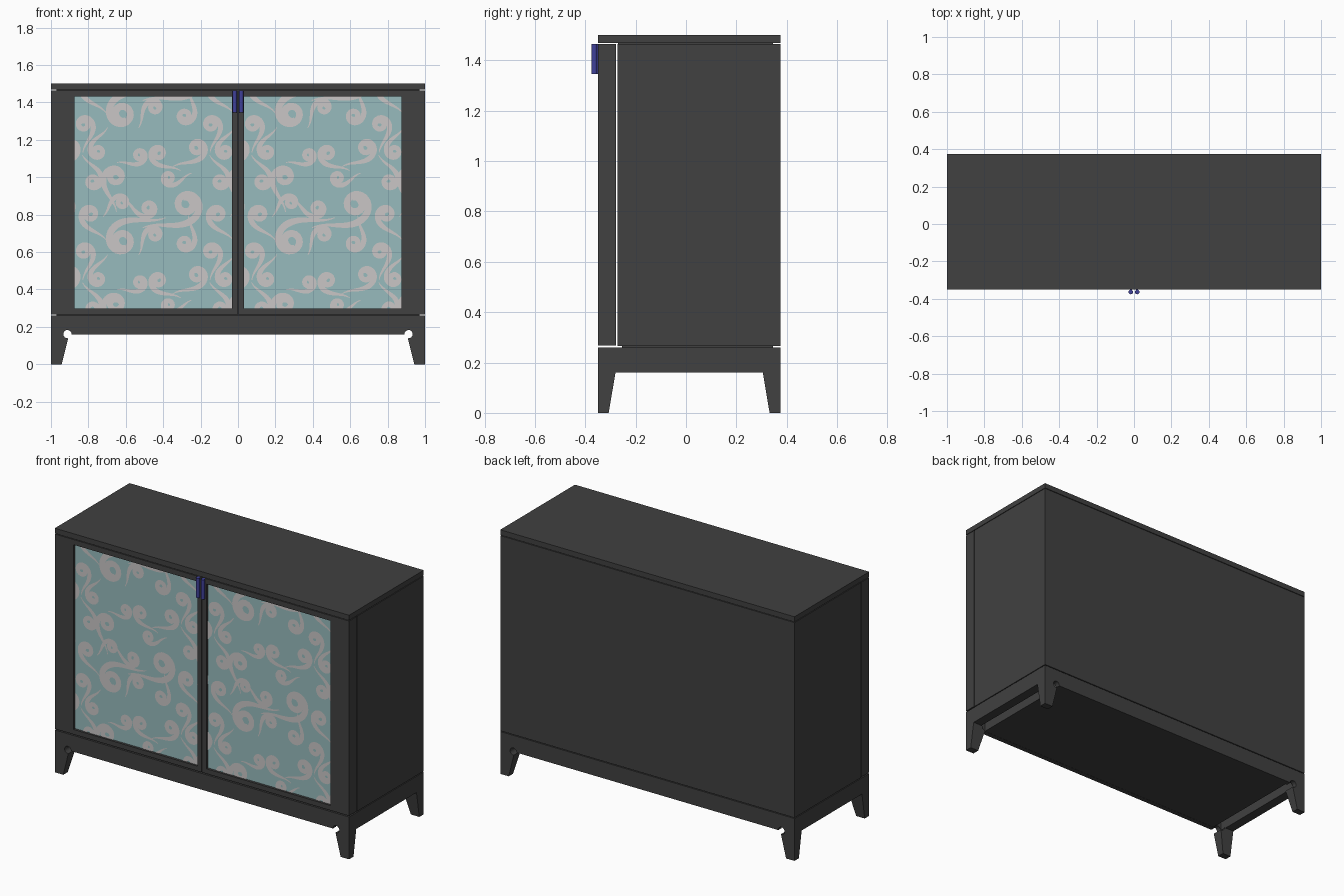
import bpy, bmesh, math
from mathutils import Matrix, Vector

if "Cube" in bpy.data.objects:
    bpy.data.objects.remove(bpy.data.objects["Cube"], do_unlink=True)


def material(name, rgb):
    m = bpy.data.materials.new(name)
    m.use_nodes = True
    m.diffuse_color = (*rgb, 1)
    m.node_tree.nodes["Principled BSDF"].inputs["Base Color"].default_value = (*rgb, 1)
    return m


CHARCOAL = material("charcoal", (0.052, 0.052, 0.052))
TEAL = material("pale teal", (0.31, 0.50, 0.51))
CREAM = material("pale grey", (0.59, 0.565, 0.565))
BLUE = material("handle blue", (0.05, 0.052, 0.32))


def finish(name, bm, mat):
    bmesh.ops.recalc_face_normals(bm, faces=bm.faces)
    mesh = bpy.data.meshes.new(name)
    bm.to_mesh(mesh)
    bm.free()
    mesh.materials.append(mat)
    ob = bpy.data.objects.new(name, mesh)
    bpy.context.collection.objects.link(ob)
    return ob


def add_box(bm, x, y, z):
    verts = bmesh.ops.create_cube(bm, size=1)["verts"]
    for v in verts:
        v.co = [a + (b - a) * (c + 0.5) for (a, b), c in zip((x, y, z), v.co)]
    return verts


def boxes(name, mat, *dims):
    bm = bmesh.new()
    for d in dims:
        add_box(bm, *d)
    return finish(name, bm, mat)


def mirrored(side, a, b):
    return tuple(sorted((side * a, side * b)))


FRONT, BACK = -0.35, 0.375
BASE_TOP, APRON = 0.26, 0.16
SIDES = ((-1, "right"), (1, "left"))

# Carcass, top slab and recessed joints
boxes("top_slab", CHARCOAL, ((-1, 1), (FRONT, BACK), (1.468, 1.5)))
boxes("carcass", CHARCOAL, ((-1, 1), (-0.272, BACK), (0.265, 1.464)))
boxes("joint_strips", CHARCOAL,
      ((-0.97, 0.97), (-0.255, 0.345), (0.255, 0.27)),
      ((-0.97, 0.97), (-0.27, 0.345), (1.46, 1.47)))

# Base: deck, floor, aprons
boxes("base_deck", CHARCOAL, ((-0.99, 0.99), (-0.34, 0.365), (0.24, BASE_TOP - 0.001)))
boxes("base_floor", CHARCOAL, ((-0.88, 0.88), (-0.33, 0.355), (APRON + 0.001, 0.245)))
notched = [
    boxes("front_apron", CHARCOAL, ((-1, 1), (FRONT, FRONT + 0.03), (APRON, BASE_TOP))),
    boxes("back_apron", CHARCOAL, ((-1, 1), (BACK - 0.03, BACK), (APRON, BASE_TOP))),
]
for sx, label in SIDES:
    boxes(label + "_apron", CHARCOAL,
          (mirrored(sx, 0.94, 1), (FRONT + 0.03, BACK - 0.03), (APRON, BASE_TOP)))

# Tapered legs
for sx, label in SIDES:
    for outer, sy, end in ((FRONT, 1, "front"), (BACK, -1, "back")):
        bm = bmesh.new()
        for v in add_box(bm, (0, 1), (0, 1), (0, 1)):
            w, d = (0.097, 0.07) if v.co.z > 0.5 else (0.057, 0.043)
            v.co = (sx * (1 - w * v.co.x), outer + sy * d * v.co.y, APRON * v.co.z)
        notched.append(finish(end + "_" + label + "_leg", bm, CHARCOAL))

# Round notches where the legs meet the aprons
bm = bmesh.new()
for sx in (-1, 1):
    bmesh.ops.create_cone(
        bm, cap_ends=True, segments=24, radius1=0.022, radius2=0.022, depth=1,
        matrix=Matrix.Translation((sx * 0.912, 0, APRON + 0.001)) @ Matrix.Rotation(math.pi / 2, 4, "X"))
cutter = finish("notch_cutter", bm, CHARCOAL)
cutter.hide_render = True
for ob in notched:
    mod = ob.modifiers.new("notch", "BOOLEAN")
    mod.operation, mod.solver, mod.object = "DIFFERENCE", "EXACT", cutter
    bpy.context.view_layer.objects.active = ob
    bpy.ops.object.modifier_apply(modifier=mod.name)
bpy.data.objects.remove(cutter, do_unlink=True)

# Door extents and panel opening
DOOR_Z, PANEL_Z = (0.267, 1.464), (0.297, 1.432)
IN, OUT = 0.031, 0.873
PANEL_Y = FRONT + 0.015
TILE = 0.68


def scroll(bm, x, z, radius, angle, hand):
    """Ribbon that unwinds from a curled eye into a thin reversed tail."""
    steps, p = 44, Vector((x, z))
    ds = 7 * radius / steps
    half = 0.008 + 0.1 * radius
    heading, previous = math.radians(angle), None
    for i in range(steps + 1):
        s = i / steps
        bend = 3.2 - 2.2 * s / 0.6 if s < 0.6 else 1 - 1.9 * (s - 0.6) / 0.4
        direction = Vector((math.cos(heading), math.sin(heading)))
        side = Vector((-direction.y, direction.x))
        w = half * min(1, 0.3 + 9 * s) * (1.25 - 0.25 * min(1, 4 * s))
        w *= min(1, 0.12 + 2.6 * (1 - s))
        pair = [bm.verts.new((q.x, 0, q.y)) for q in (p + side * w, p - side * w)]
        if previous:
            bm.faces.new((previous[0], previous[1], pair[1], pair[0]))
        previous = pair
        heading += hand * bend / radius * ds
        p = p + direction * ds


# Repeating scroll motif: eye across, eye down, radius, start angle, turn direction
MOTIF = (
    (0.27, 0.12, 0.105, 200, -1), (0.58, 0.55, 0.105, 20, -1), (0.24, 0.43, 0.075, 100, 1),
    (0.08, 0.46, 0.06, 300, 1), (0.46, 0.29, 0.06, 150, 1), (0.64, 0.26, 0.065, 30, -1),
    (0.14, 0.30, 0.055, 240, -1), (0.44, 0.07, 0.055, 60, 1), (0.40, 0.58, 0.06, 330, -1),
    (0.10, 0.62, 0.065, 130, 1), (0.57, 0.10, 0.06, 270, 1), (0.34, 0.30, 0.05, 10, -1),
    (0.03, 0.15, 0.06, 80, -1), (0.50, 0.42, 0.05, 200, 1), (0.26, 0.58, 0.05, 45, 1),
)

for sx, label in SIDES:
    # Door frame and recessed panel
    y = (FRONT, -0.278)
    boxes(label + "_door_frame", CHARCOAL,
          (mirrored(sx, 0.002, IN), y, DOOR_Z),
          (mirrored(sx, OUT, 1), y, DOOR_Z),
          (mirrored(sx, IN, OUT), y, (DOOR_Z[0], PANEL_Z[0])),
          (mirrored(sx, IN, OUT), y, (PANEL_Z[1], DOOR_Z[1])))
    x0, x1 = mirrored(sx, IN, OUT)
    boxes(label + "_door_panel", TEAL, ((x0, x1), (PANEL_Y, -0.285), PANEL_Z))

    # Scroll ornament, trimmed to the panel
    bm = bmesh.new()
    for col in range(-1, 3):
        for row in range(-1, 3):
            for u, v, r, angle, hand in MOTIF:
                scroll(bm, x0 + u + col * TILE, PANEL_Z[1] - v - row * TILE, r, angle, hand)
    for co, normal in (((x0, 0, 0), (-1, 0, 0)), ((x1, 0, 0), (1, 0, 0)),
                       ((0, 0, PANEL_Z[0]), (0, 0, -1)), ((0, 0, PANEL_Z[1]), (0, 0, 1))):
        bmesh.ops.bisect_plane(bm, geom=bm.verts[:] + bm.edges[:] + bm.faces[:],
                               plane_co=co, plane_no=normal, clear_outer=True)
    ornament = finish(label + "_scroll_ornament", bm, CREAM)
    for face in ornament.data.polygons:
        if face.normal.y > 0:
            face.flip()
    ornament.location.y = PANEL_Y - 0.003

    # Handle: rounded bar on a thin stem
    bm = bmesh.new()
    add_box(bm, mirrored(sx, 0.012, 0.022), (-0.365, FRONT + 0.001), (1.345, 1.465))
    bmesh.ops.create_cone(bm, cap_ends=True, segments=16, radius1=0.012, radius2=0.012,
                          depth=0.12, matrix=Matrix.Translation((sx * 0.017, -0.364, 1.405)))
    handle = finish(label + "_handle", bm, BLUE)
    bpy.ops.object.select_all(action="DESELECT")
    handle.select_set(True)
    bpy.context.view_layer.objects.active = handle
    bpy.ops.object.shade_smooth_by_angle(angle=math.radians(40))
